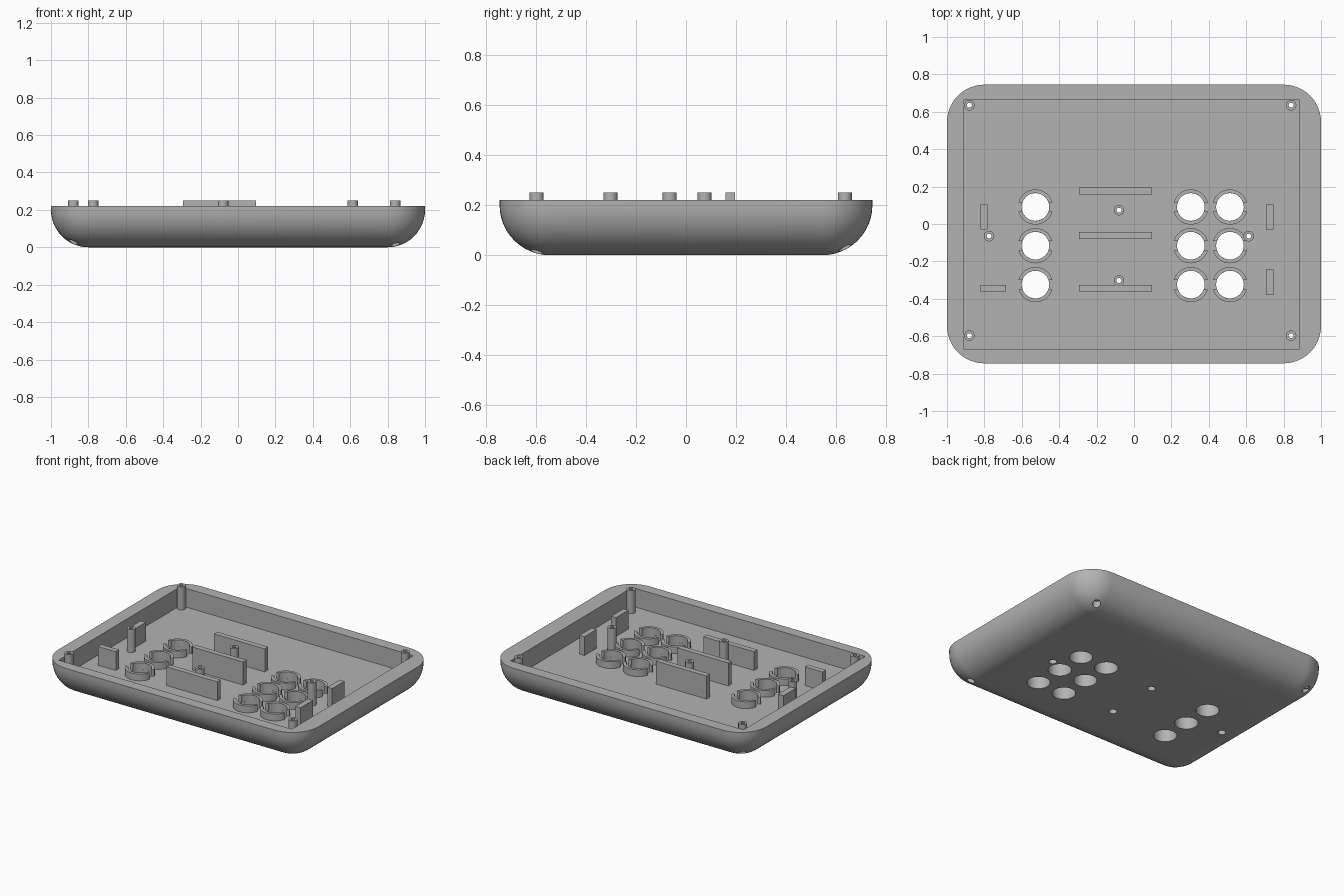
import bpy, bmesh
from math import pi, sin, cos, asin

if "Cube" in bpy.data.objects:
    bpy.data.objects.remove(bpy.data.objects["Cube"])

HALF_X, HALF_Y, RIM, FLOOR, POST_TOP = 1.0, 0.745, 0.22, 0.09, 0.25
RADIUS = 0.2            # corner and bottom edge rounding
BUTTON_R, RING_R, GAP = 0.074, 0.094, 0.025
POST_R, SCREW_R, BORE_R = 0.028, 0.013, 0.025

grey = bpy.data.materials.new("plain grey")
grey.use_nodes = True
COLOUR = (0.45, 0.45, 0.45, 1)
grey.diffuse_color = COLOUR
grey.node_tree.nodes["Principled BSDF"].inputs["Base Color"].default_value = COLOUR


def make(name, bm):
    bmesh.ops.remove_doubles(bm, verts=bm.verts, dist=1e-5)
    bmesh.ops.recalc_face_normals(bm, faces=bm.faces)
    mesh = bpy.data.meshes.new(name)
    bm.to_mesh(mesh)
    bm.free()
    obj = bpy.data.objects.new(name, mesh)
    bpy.context.collection.objects.link(obj)
    mesh.materials.append(grey)
    return obj


def smooth(obj):
    bpy.ops.object.select_all(action='DESELECT')
    obj.select_set(True)
    bpy.context.view_layer.objects.active = obj
    bpy.ops.object.shade_smooth_by_angle(angle=pi / 6)


def loft(bm, rings, caps=True):
    loops = [[bm.verts.new(p) for p in ring] for ring in rings]
    for a, b in zip(loops, loops[1:]):
        for i in range(len(a)):
            j = (i + 1) % len(a)
            bm.faces.new((a[i], a[j], b[j], b[i]))
    if caps:
        bm.faces.new(loops[0][::-1])
        bm.faces.new(loops[-1])


def prism(bm, outline, z0, z1):
    loft(bm, [[(x, y, z) for x, y in outline] for z in (z0, z1)])


def box(bm, x0, x1, y0, y1, z0, z1):
    prism(bm, [(x0, y0), (x1, y0), (x1, y1), (x0, y1)], z0, z1)


def circle(x, y, r, z, n=32):
    return [(x + r * cos(2 * pi * i / n), y + r * sin(2 * pi * i / n), z) for i in range(n)]


def rounded_rect(inset, z, n=12):
    r = RADIUS - inset
    ring = []
    for k, (sx, sy) in enumerate([(1, 1), (-1, 1), (-1, -1), (1, -1)]):
        for i in range(n + 1):
            a = (k + i / n) * pi / 2
            ring.append((sx * (HALF_X - RADIUS) + r * cos(a),
                         sy * (HALF_Y - RADIUS) + r * sin(a), z))
    return ring


buttons = [(x, y) for x in (-0.527, 0.304, 0.513) for y in (0.091, -0.116, -0.324)]
posts = [(x, y) for x in (-0.88, 0.84) for y in (0.635, -0.597)]
posts += [(-0.775, -0.065), (0.613, -0.065), (-0.08, 0.074), (-0.08, -0.302)]

# Shell with rounded sides and underside
bm = bmesh.new()
STEPS = 12
rings = []
for i in range(STEPS + 1):
    a = pi / 2 * i / STEPS
    rings.append(rounded_rect(RADIUS * (1 - sin(a)), RADIUS * (1 - cos(a))))
rings.append(rounded_rect(0, RIM))
loft(bm, rings)
shell = make("shell", bm)

# Cutters: inner cavity, then button holes and stepped screw bores
bm = bmesh.new()
box(bm, -0.908, 0.882, -0.67, 0.665, FLOOR, 0.5)
cavity = make("cavity_cutter", bm)
bm = bmesh.new()
for x, y in buttons:
    loft(bm, [circle(x, y, BUTTON_R, z) for z in (-0.1, 0.3)])
for x, y in posts:
    loft(bm, [circle(x, y, r, z) for r, z in
              ((BORE_R, -0.1), (BORE_R, 0.06), (SCREW_R, 0.06), (SCREW_R, 0.3))])
holes = make("hole_cutter", bm)

for cutter in (cavity, holes):
    cutter.hide_render = True
    mod = shell.modifiers.new(cutter.name, 'BOOLEAN')
    mod.operation = 'DIFFERENCE'
    mod.solver = 'EXACT'
    mod.object = cutter
    bpy.ops.object.select_all(action='DESELECT')
    bpy.context.view_layer.objects.active = shell
    shell.select_set(True)
    bpy.ops.object.modifier_apply(modifier=mod.name)
    bpy.data.objects.remove(cutter)
smooth(shell)

# Hollow screw posts
bm = bmesh.new()
for x, y in posts:
    profile = ((SCREW_R, FLOOR), (POST_R, FLOOR), (POST_R, POST_TOP),
               (SCREW_R, POST_TOP), (SCREW_R, FLOOR))
    loft(bm, [circle(x, y, r, z, 24) for r, z in profile], caps=False)
smooth(make("screw_posts", bm))

# Split guide rings around the button holes
bm = bmesh.new()
N = 20
for x, y in buttons:
    for side in (1, -1):
        outline = []
        for r, order in ((RING_R, range(N + 1)), (BUTTON_R, range(N, -1, -1))):
            start = asin(GAP / r)
            for i in order:
                a = start + (pi - 2 * start) * i / N
                outline.append((x + r * cos(a), y + side * r * sin(a)))
        prism(bm, outline, FLOOR, 0.137)
smooth(make("button_guides", bm))

# Upright support walls
walls = {
    "back_long_wall": (-0.295, 0.095, 0.158, 0.195, POST_TOP),
    "middle_long_wall": (-0.295, 0.095, -0.08, -0.043, POST_TOP),
    "front_long_wall": (-0.295, 0.095, -0.362, -0.325, RIM),
    "right_back_wall": (-0.822, -0.782, -0.03, 0.105, RIM),
    "right_front_wall": (-0.822, -0.685, -0.362, -0.325, RIM),
    "left_back_wall": (0.707, 0.745, -0.03, 0.105, RIM),
    "left_front_wall": (0.707, 0.745, -0.38, -0.242, RIM),
}
for name, (x0, x1, y0, y1, top) in walls.items():
    bm = bmesh.new()
    box(bm, x0, x1, y0, y1, FLOOR, top)
    make(name, bm)
